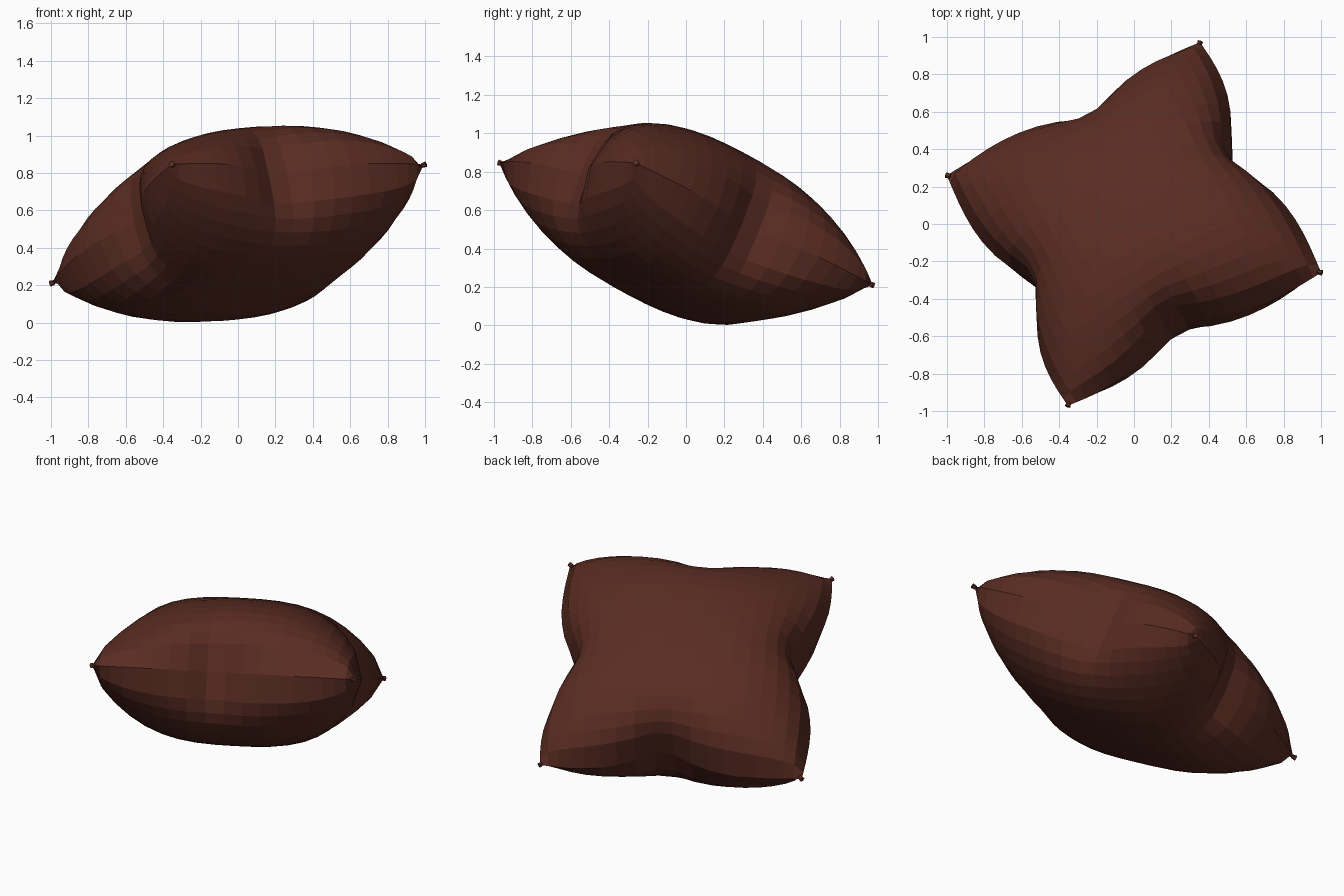
import bpy, bmesh, math
from mathutils import Matrix, Vector

cube = bpy.data.objects.get("Cube")
if cube:
    bpy.data.objects.remove(cube, do_unlink=True)

HALF = 0.765      # half the side of the cushion
PUFF = 0.43       # half the thickness
PINCH = 0.24      # how far the middle of each side is drawn in
BULGE = 0.03      # how far the sides swell beside the corners
SHIFT = 0.08      # how far each pinch sits off the middle of its side
CELLS = 18

fabric = bpy.data.materials.new("brown_fabric")
fabric.use_nodes = True
COLOUR = (0.1, 0.025, 0.016, 1)
fabric.diffuse_color = COLOUR
fabric.node_tree.nodes["Principled BSDF"].inputs["Base Color"].default_value = COLOUR

# Resting pose: one side low, the opposite side raised
across = Vector((0.885, 0.465, 0)).normalized()
normal = Vector((-0.193, 0.368, 0.909)).normalized()
along = normal.cross(across).normalized()
pose = Matrix((across, along, normal)).transposed().to_4x4()
pose.translation = (0, 0, 0.528)


def spacing(a):
    """Crowd the grid lines toward the seam."""
    return 0.5 * a + 0.5 * math.sin(a * math.pi / 2)


def from_pinch(a, b):
    """Distance along a side from its pinch, 0 there and 1 at the corners."""
    offset = SHIFT * a * (1 - b * b)
    return min(1, abs(b - offset))


def drawn_in(a, b):
    """Pull the middle of a side inward and swell it beside the corners."""
    t = from_pinch(a, b)
    pull = PINCH * (1 - t) ** 3 - BULGE * math.sin(math.pi * t)
    return HALF * a * (1 - pull * a ** 4)


def puff(a, b, side):
    """Height of the stuffing, creased at the sides, slack at two corners."""
    full = max(0, (1 - abs(a) ** 2.7) * (1 - abs(b) ** 2.7)) ** 0.5
    crease = (abs(a) ** 5 * (1 - from_pinch(a, b)) ** 8
              + abs(b) ** 5 * (1 - from_pinch(b, a)) ** 8)
    slack = (0.32 if side * a < 0 else 0.08) * max(0, a * b)
    return side * PUFF * full * (1 - 0.12 * crease) * (1 - slack)


def add_object(name, bm):
    mesh = bpy.data.meshes.new(name)
    bm.to_mesh(mesh)
    bm.free()
    mesh.materials.append(fabric)
    obj = bpy.data.objects.new(name, mesh)
    bpy.context.collection.objects.link(obj)
    obj.matrix_world = pose
    return obj


# Cushion: two puffed sheets joined along the seam
bm = bmesh.new()
for side in (1, -1):
    sheet = bmesh.ops.create_grid(bm, x_segments=CELLS, y_segments=CELLS, size=1)
    for v in sheet["verts"]:
        a, b = spacing(v.co.x), spacing(v.co.y)
        v.co = (drawn_in(a, b), drawn_in(b, a), puff(a, b, side))
bmesh.ops.remove_doubles(bm, verts=bm.verts, dist=0.0005)
bmesh.ops.recalc_face_normals(bm, faces=bm.faces)
add_object("cushion", bm)

# Small gathered tips at the four corners
bm = bmesh.new()
for k in range(4):
    turn = Matrix.Rotation(math.pi / 4 + k * math.pi / 2, 4, 'Z')
    place = Matrix.Translation((HALF * math.sqrt(2) - 0.008, 0, 0))
    lay = Matrix.Rotation(math.pi / 2, 4, 'Y')
    bmesh.ops.create_cone(bm, cap_ends=True, segments=6, radius1=0.012,
                          radius2=0.016, depth=0.026, matrix=turn @ place @ lay)
add_object("corner_tips", bm)
